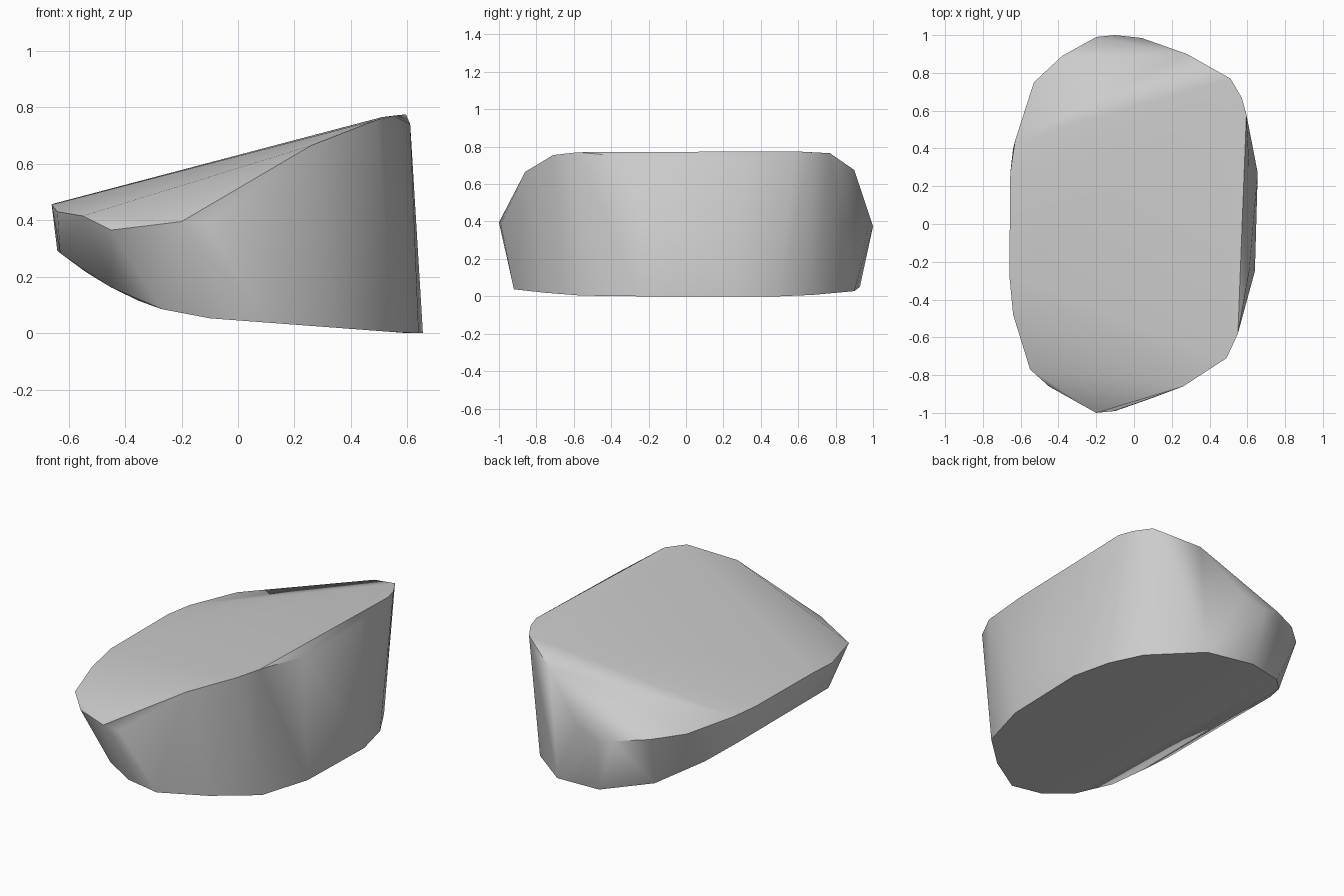
import bpy
import bmesh
import math


def remove_default_cube():
    cube = bpy.data.objects.get("Cube")
    if cube:
        bpy.data.objects.remove(cube, do_unlink=True)


def make_material(name, colour):
    material = bpy.data.materials.new(name)
    material.use_nodes = True
    material.diffuse_color = colour
    shader = material.node_tree.nodes["Principled BSDF"]
    shader.inputs["Base Color"].default_value = colour
    return material


def underside_height(x):
    """Gently sloped base that curls up towards the low side."""
    curl = max(0, -.1 - x)
    return max(0, .045 - .075 * x + .68 * curl ** 2)


def hull_object(name, points, material):
    """Wrap the outline points in one closed convex skin."""
    mesh = bpy.data.meshes.new(name)
    bm = bmesh.new()
    for point in points:
        bm.verts.new(point)
    result = bmesh.ops.convex_hull(bm, input=bm.verts[:])
    unused = set(result["geom_interior"]) | set(result["geom_unused"])
    loose = [item for item in unused if isinstance(item, bmesh.types.BMVert)]
    bmesh.ops.delete(bm, geom=loose, context="VERTS")
    bmesh.ops.recalc_face_normals(bm, faces=bm.faces[:])
    bm.to_mesh(mesh)
    bm.free()
    mesh.materials.append(material)
    part = bpy.data.objects.new(name, mesh)
    bpy.context.collection.objects.link(part)
    return part


def shade_smooth(part, degrees):
    bpy.ops.object.select_all(action="DESELECT")
    part.select_set(True)
    bpy.context.view_layer.objects.active = part
    bpy.ops.object.shade_smooth_by_angle(angle=math.radians(degrees))


remove_default_cube()
grey = make_material("plain grey", (.6, .6, .6, 1))

# Upper rim, running from the tall side round the back and the low side
upper_rim = [
    (.61, .3, .74), (.595, .58, .775), (.57, .67, .77), (.51, .77, .765),
    (.28, .9, .675), (.04, .985, .42), (-.1, 1, .375), (-.2, .99, .4),
    (-.38, .89, .42), (-.53, .75, .44), (-.63, .44, .455), (-.655, .27, .458),
    (-.66, -.27, .455), (-.64, -.48, .43), (-.55, -.77, .415),
    (-.45, -.86, .365), (-.2, -1, .395), (-.1, -.99, .385),
    (.26, -.86, .665), (.49, -.71, .755), (.55, -.58, .77), (.61, -.25, .74),
]

# Lower rim in plan; its height follows the underside rule
lower_plan = [
    (.655, .27), (.64, -.25), (.55, -.56), (.34, -.76), (.1, -.92),
    (-.1, -.9), (-.27, -.83), (-.45, -.72), (-.54, -.55), (-.63, -.46),
    (-.64, .4), (-.54, .59), (-.35, .8), (-.07, .93), (.23, .9),
    (.5, .68), (.6, .5),
]
lower_rim = [(x, y, underside_height(x)) for x, y in lower_plan]

# Wedge shaped body
body = hull_object("wedge_body", upper_rim + lower_rim, grey)
shade_smooth(body, 35)
